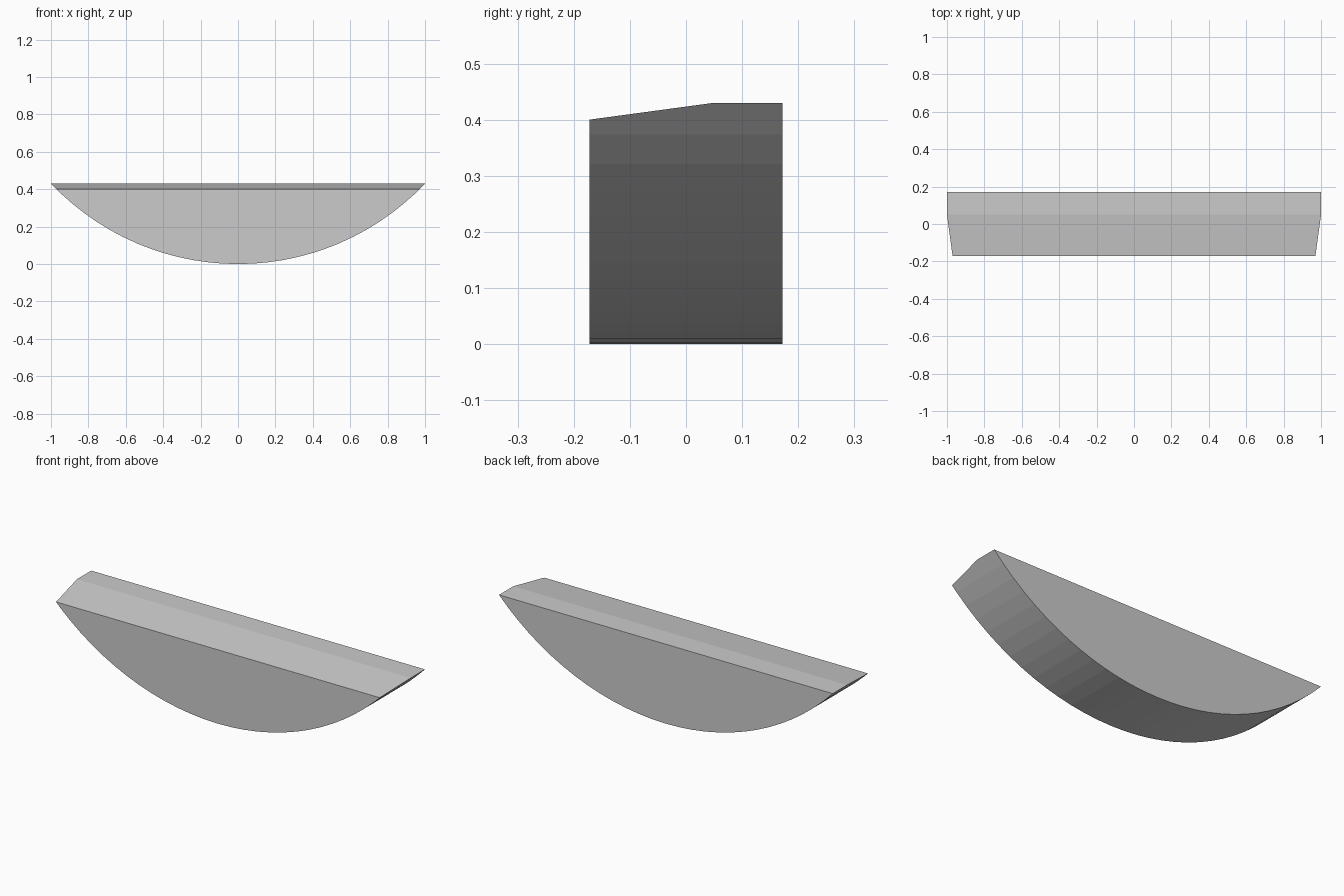
import bpy, bmesh, math

if "Cube" in bpy.data.objects:
    bpy.data.objects.remove(bpy.data.objects["Cube"])

HALF_WIDTH, HEIGHT, HALF_DEPTH = 1.0, 0.43, 0.172
SEGMENTS = 28
radius = (HALF_WIDTH ** 2 + HEIGHT ** 2) / (2 * HEIGHT)
half_angle = math.asin(HALF_WIDTH / radius)

bm = bmesh.new()

# Circular-segment profile, on the front plane
profile = []
for i in range(SEGMENTS + 1):
    a = half_angle * (2 * i / SEGMENTS - 1)
    profile.append(bm.verts.new((radius * math.sin(a), -HALF_DEPTH,
                                 radius * (1 - math.cos(a)))))
front = bm.faces.new(profile)

# Extrude to full depth
result = bmesh.ops.extrude_face_region(bm, geom=[front], use_keep_orig=True)
back_verts = [g for g in result["geom"] if isinstance(g, bmesh.types.BMVert)]
bmesh.ops.translate(bm, vec=(0, 2 * HALF_DEPTH, 0), verts=back_verts)

# Slice the sloped front strip off the flat top and cap it
cut = bmesh.ops.bisect_plane(
    bm, geom=bm.verts[:] + bm.edges[:] + bm.faces[:],
    plane_co=(0, 0.05, HEIGHT), plane_no=(0, -0.03, 0.222), clear_outer=True)
bmesh.ops.holes_fill(bm, edges=[e for e in bm.edges if e.is_boundary], sides=0)
bmesh.ops.recalc_face_normals(bm, faces=bm.faces[:])

mesh = bpy.data.meshes.new("curved_rocker")
bm.to_mesh(mesh)
bm.free()
rocker = bpy.data.objects.new("curved_rocker", mesh)
bpy.context.collection.objects.link(rocker)
